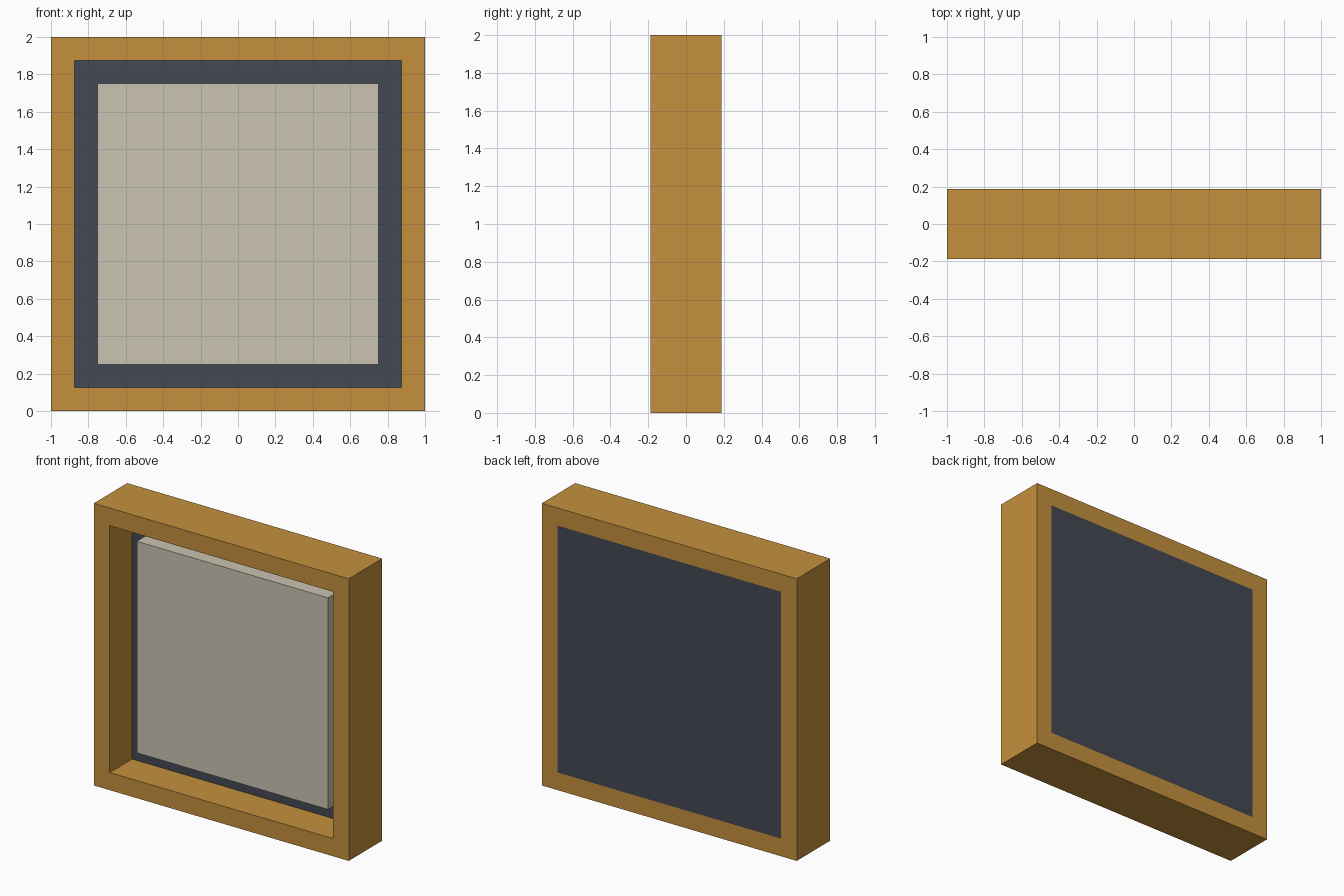
import bpy
import bmesh

default = bpy.data.objects.get("Cube")
if default:
    bpy.data.objects.remove(default, do_unlink=True)


def srgb(r, g, b):
    """Convert 0-255 sRGB to linear RGBA."""
    lin = [c / 255 / 12.92 if c <= 10 else ((c / 255 + 0.055) / 1.055) ** 2.4
           for c in (r, g, b)]
    return (*lin, 1.0)


def material(name, color):
    mat = bpy.data.materials.new(name)
    mat.use_nodes = True
    mat.diffuse_color = color
    mat.node_tree.nodes["Principled BSDF"].inputs["Base Color"].default_value = color
    return mat


def finish(name, bm, mat):
    bmesh.ops.recalc_face_normals(bm, faces=bm.faces)
    mesh = bpy.data.meshes.new(name)
    bm.to_mesh(mesh)
    bm.free()
    mesh.materials.append(mat)
    obj = bpy.data.objects.new(name, mesh)
    bpy.context.collection.objects.link(obj)
    return obj


def square(bm, half, y):
    """Four corner vertices of an upright square centred on z = 1."""
    return [bm.verts.new((sx * half, y, 1 + sz * half))
            for sx, sz in ((-1, -1), (1, -1), (1, 1), (-1, 1))]


def slab(name, half, y0, y1, mat):
    """Square block between two depths."""
    bm = bmesh.new()
    front, back = square(bm, half, y0), square(bm, half, y1)
    bm.faces.new(front)
    bm.faces.new(back)
    for i in range(4):
        j = (i + 1) % 4
        bm.faces.new((front[i], front[j], back[j], back[i]))
    return finish(name, bm, mat)


def hollow_frame(name, outer, inner, y0, y1, mat):
    """Square ring: four closed loops bridged into a tube."""
    bm = bmesh.new()
    loops = [square(bm, h, y) for h, y in
             ((outer, y0), (outer, y1), (inner, y1), (inner, y0))]
    for k in range(4):
        a, b = loops[k], loops[(k + 1) % 4]
        for i in range(4):
            j = (i + 1) % 4
            bm.faces.new((a[i], a[j], b[j], b[i]))
    return finish(name, bm, mat)


wood = material("warm_wood", srgb(196, 144, 60))
slate = material("dark_slate", srgb(67, 72, 83))
cream = material("pale_cream", srgb(202, 195, 178))

DEPTH = 0.1875

# Outer wooden surround, open through the middle
hollow_frame("frame", 1.0, 0.875, -DEPTH, DEPTH, wood)
# Dark backing, flush with the rear of the surround
slab("back_panel", 0.875, 0.0625, DEPTH, slate)
# Raised pale panel standing on the backing
slab("front_panel", 0.75, -0.0625, 0.0625, cream)
